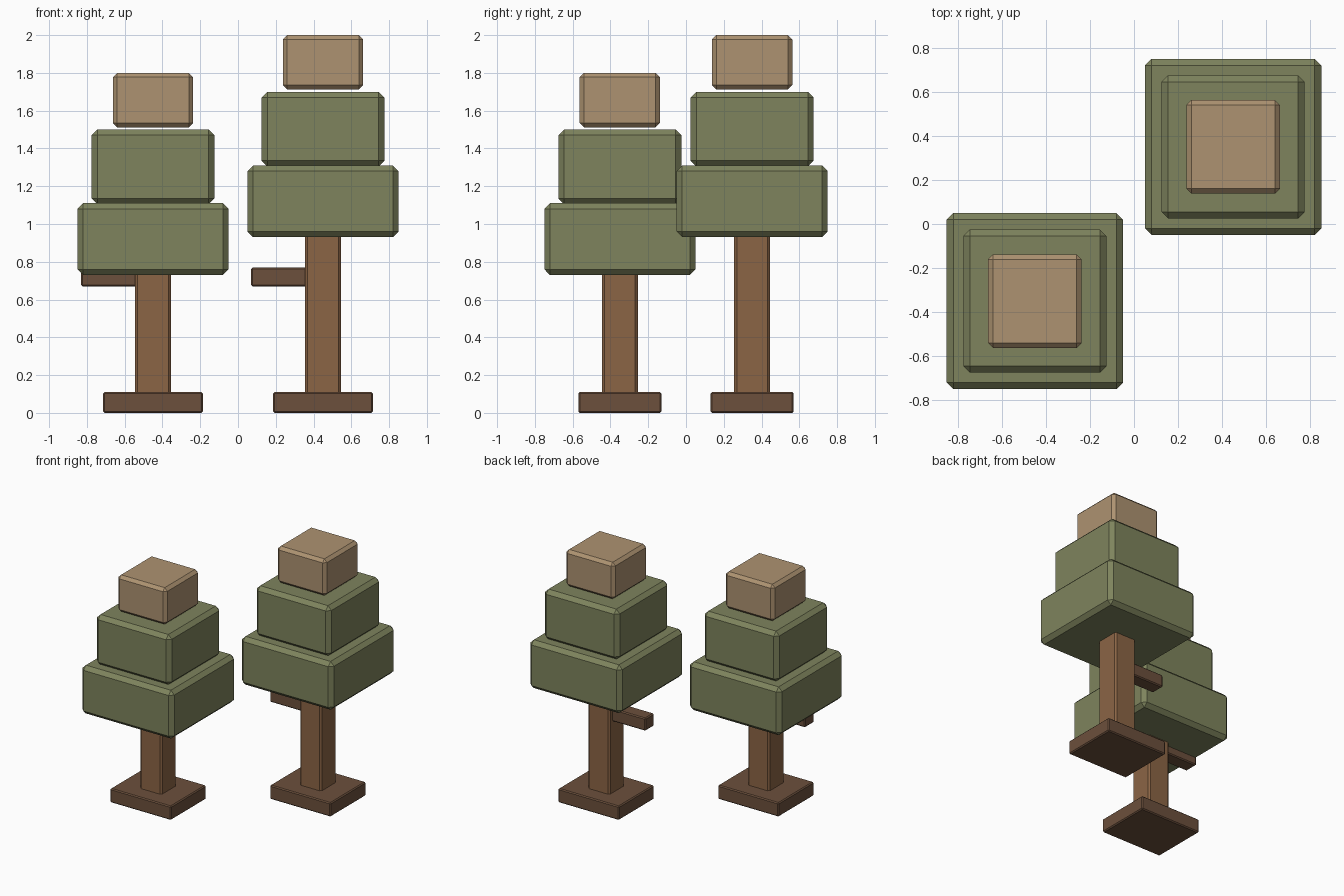
import bpy, bmesh

if "Cube" in bpy.data.objects:
    bpy.data.objects.remove(bpy.data.objects["Cube"])


def material(name, rgb):
    m = bpy.data.materials.new(name)
    m.diffuse_color = (*rgb, 1)
    m.use_nodes = True
    m.node_tree.nodes["Principled BSDF"].inputs["Base Color"].default_value = m.diffuse_color
    return m


LEAF = material("leaf_green", (0.21, 0.23, 0.11))
BARK = material("bark_brown", (0.26, 0.13, 0.06))
DARK = material("dark_brown", (0.15, 0.08, 0.045))
TAN = material("tan", (0.42, 0.29, 0.165))


def block(name, x, y, z, mat, bevel):
    """Chamfered box from (min, max) pairs on each axis."""
    bm = bmesh.new()
    bmesh.ops.create_cube(bm, size=1)
    for v in bm.verts:
        v.co = [r[0] if c < 0 else r[1] for c, r in zip(v.co, (x, y, z))]
    bmesh.ops.bevel(bm, geom=bm.edges[:], offset=bevel, segments=1,
                    affect='EDGES', profile=0.5)
    bmesh.ops.recalc_face_normals(bm, faces=bm.faces[:])
    me = bpy.data.meshes.new(name)
    bm.to_mesh(me)
    bm.free()
    me.materials.append(mat)
    bpy.context.collection.objects.link(bpy.data.objects.new(name, me))


def tree(tag, cx, cy, lift):
    def part(name, w, d, z0, z1, mat, bevel):
        block(f"{tag}_{name}", (cx - w / 2, cx + w / 2),
              (cy - d / 2, cy + d / 2), (z0, z1), mat, bevel)

    # foot, trunk and side branch
    part("base", 0.53, 0.44, 0, 0.11, DARK, 0.008)
    part("trunk", 0.19, 0.19, 0.05, 0.78 + lift, BARK, 0.014)
    block(f"{tag}_branch", (cx - 0.38, cx - 0.05), (cy - 0.055, cy + 0.055),
          (0.67, 0.77), DARK, 0.008)
    # stacked foliage and crown
    part("lower_foliage", 0.80, 0.80, 0.73 + lift, 1.11 + lift, LEAF, 0.03)
    part("upper_foliage", 0.65, 0.65, 1.105 + lift, 1.50 + lift, LEAF, 0.03)
    part("crown", 0.425, 0.425, 1.512 + lift, 1.80 + lift, TAN, 0.023)


tree("short_tree", -0.45, -0.35, 0.0)
tree("tall_tree", 0.45, 0.35, 0.2)
